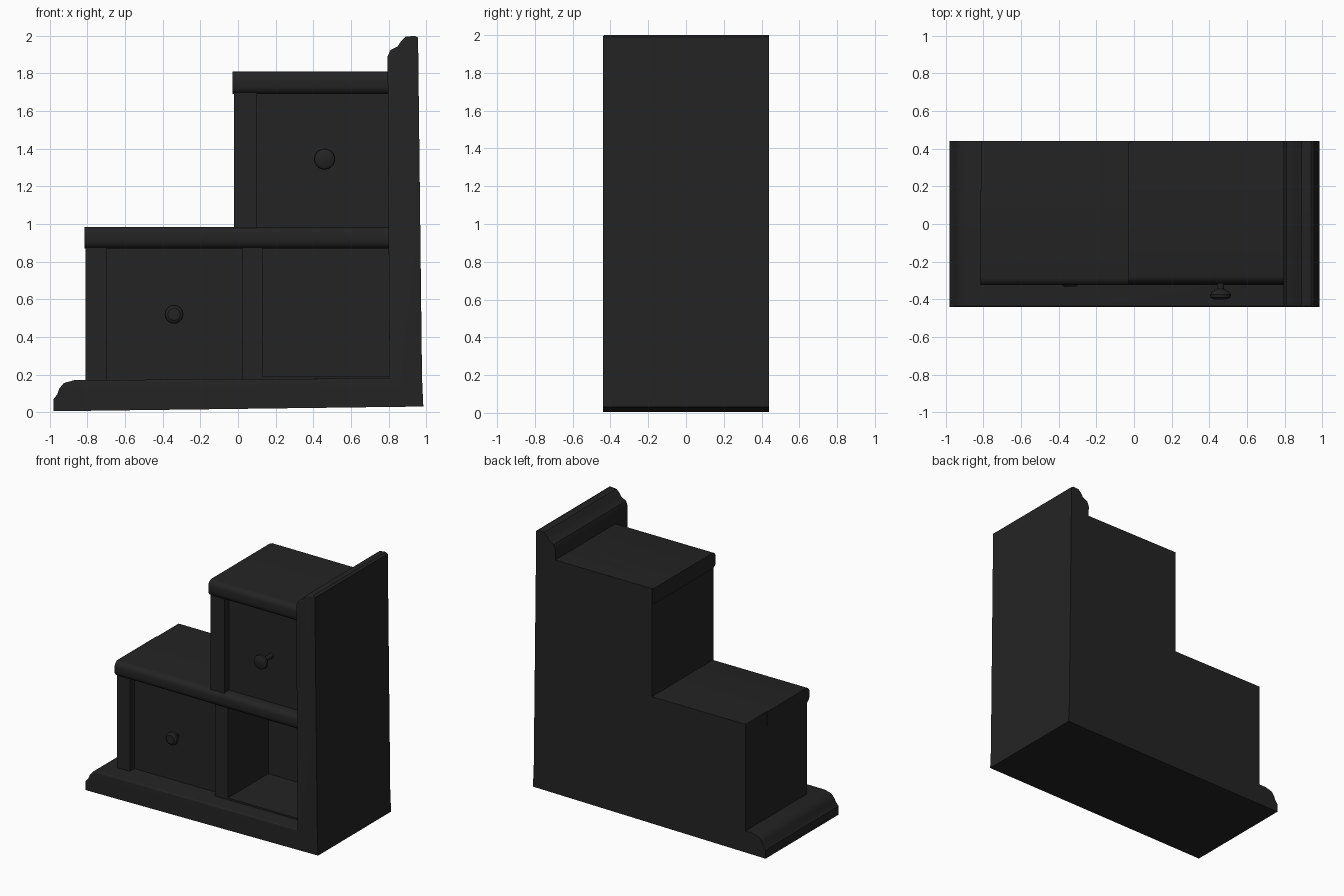
import bpy, bmesh, math

default = bpy.data.objects.get("Cube")
if default:
    bpy.data.objects.remove(default, do_unlink=True)

COLOUR = (0.017, 0.017, 0.017, 1.0)
black = bpy.data.materials.new("soft_black")
black.use_nodes = True
black.diffuse_color = COLOUR
black.node_tree.nodes["Principled BSDF"].inputs["Base Color"].default_value = COLOUR

FRONT, FACE, RECESS, NICHE, BACK = -0.44, -0.305, -0.25, 0.18, 0.44


def finish(name, bm):
    bmesh.ops.recalc_face_normals(bm, faces=bm.faces)
    mesh = bpy.data.meshes.new(name)
    bm.to_mesh(mesh)
    bm.free()
    mesh.materials.append(black)
    obj = bpy.data.objects.new(name, mesh)
    bpy.context.collection.objects.link(obj)
    bpy.ops.object.select_all(action="DESELECT")
    obj.select_set(True)
    bpy.context.view_layer.objects.active = obj
    bpy.ops.object.shade_smooth_by_angle(angle=math.radians(35))
    return obj


def prism(name, profile, y0, y1, rounded=None, radius=0.04):
    """Extrude an (x, z) profile along y; round the edges the rule picks."""
    bm = bmesh.new()
    face = bm.faces.new([bm.verts.new((x, y0, z)) for x, z in profile])
    grown = bmesh.ops.extrude_face_region(bm, geom=[face])["geom"]
    verts = [v for v in grown if isinstance(v, bmesh.types.BMVert)]
    bmesh.ops.translate(bm, verts=verts, vec=(0, y1 - y0, 0))
    bmesh.ops.recalc_face_normals(bm, faces=bm.faces)
    if rounded:
        edges = [e for e in bm.edges if rounded(e)]
        bmesh.ops.bevel(bm, geom=edges, offset=radius, segments=4,
                        profile=0.5, affect="EDGES", clamp_overlap=True)
    return finish(name, bm)


def board(name, x0, x1, z0, z1, y0=FACE, y1=NICHE, rounded=None, radius=0.03):
    return prism(name, [(x0, z0), (x1, z0), (x1, z1), (x0, z1)],
                 y0, y1, rounded, radius)


def knob(name, x, z, tip, radius):
    """Turned knob: flared stem with a domed head, facing the front."""
    outline = [(0.3, 0.03 + RECESS - tip), (0.35, 0.06), (0.8, 0.045), (1.0, 0.03),
               (0.95, 0.015), (0.65, 0.004)]
    bm = bmesh.new()
    count = 20
    rings = []
    for r, depth in outline:
        rings.append([bm.verts.new((x + radius * r * math.cos(math.tau * i / count),
                                    tip + depth,
                                    z + radius * r * math.sin(math.tau * i / count)))
                      for i in range(count)])
    for a, b in zip(rings, rings[1:]):
        for i in range(count):
            j = (i + 1) % count
            bm.faces.new((a[i], a[j], b[j], b[i]))
    bm.faces.new(rings[0])
    bm.faces.new(rings[-1])
    return finish(name, bm)


def inner_front(e):
    # front edges except the flat underside and outer side
    a, b = e.verts
    mid = (a.co + b.co) / 2
    return a.co.y < FRONT + 0.01 and b.co.y < FRONT + 0.01 \
        and mid.z > 0.1 and mid.x < 0.94


def front_edges(e):
    return all(v.co.y < FACE + 0.01 for v in e.verts) \
        and abs(e.verts[0].co.x - e.verts[1].co.x) > 0.1


# base and tall side panel in one L-shaped frame
frame = [(-0.98, 0.005), (0.985, 0.03), (0.978, 0.18), (0.957, 1.99),
         (0.94, 2.0), (0.89, 1.995), (0.865, 1.97), (0.85, 1.945),
         (0.81, 1.925), (0.795, 1.89), (0.805, 0.18), (-0.87, 0.17),
         (-0.925, 0.155), (-0.95, 0.125), (-0.96, 0.095), (-0.98, 0.07)]
prism("base_and_side_panel", frame, FRONT, BACK, inner_front, 0.035)

# stepped back half of the cabinet
steps = [(-0.81, 0.15), (0.84, 0.15), (0.84, 1.81), (-0.02, 1.81),
         (-0.02, 0.985), (-0.81, 0.985)]
prism("stepped_back_body", steps, NICHE, BACK)

# lower tier: side wall, drawer, divider, shelf above
board("lower_side_wall", -0.81, -0.70, 0.15, 0.88)
board("lower_drawer", -0.71, 0.03, 0.15, 0.88, RECESS)
board("niche_divider", 0.02, 0.13, 0.15, 0.88)
board("niche_floor", 0.12, 0.82, 0.15, 0.19, FACE)
board("middle_shelf", -0.815, 0.82, 0.87, 0.985, FACE - 0.02, NICHE, front_edges, 0.04)

# upper tier: side wall, drawer, top slab
board("upper_side_wall", -0.02, 0.10, 0.97, 1.70)
board("upper_drawer", 0.09, 0.82, 0.97, 1.70, RECESS)
board("upper_top", -0.03, 0.82, 1.69, 1.81, FACE - 0.01, BACK - 0.01, front_edges, 0.04)

# drawer pulls
knob("lower_knob", -0.34, 0.52, -0.335, 0.05)
knob("upper_knob", 0.46, 1.345, -0.405, 0.056)
